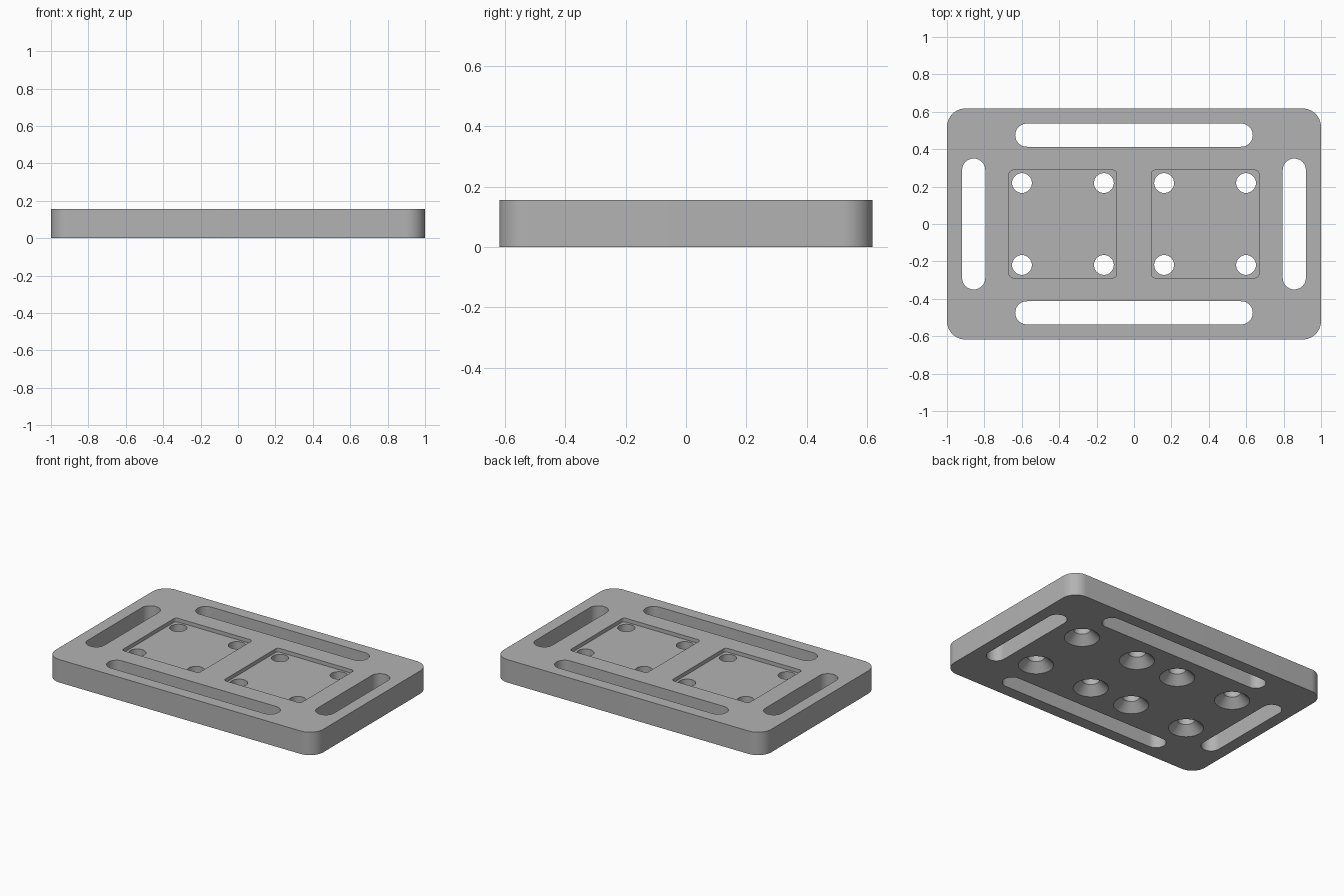
import bpy, bmesh, math

if "Cube" in bpy.data.objects:
    bpy.data.objects.remove(bpy.data.objects["Cube"])

WIDTH, DEPTH, HEIGHT = 2.0, 1.236, 0.155
POCKET_X, POCKET_SIZE, POCKET_DEPTH = 0.38, 0.575, 0.025
HOLE_OFFSET, HOLE_R, SINK_R = 0.219, 0.053, 0.108

grey = bpy.data.materials.new("plain grey")
grey.use_nodes = True
colour = (0.45, 0.45, 0.45, 1)
grey.diffuse_color = colour
grey.node_tree.nodes["Principled BSDF"].inputs["Base Color"].default_value = colour


def rounded_outline(w, d, r, steps=12):
    """Counter-clockwise rounded rectangle centred on the origin."""
    points = []
    for corner, (sx, sy) in enumerate([(1, 1), (-1, 1), (-1, -1), (1, -1)]):
        for i in range(steps + 1):
            a = (corner + i / steps) * math.pi / 2
            p = (sx * (w / 2 - r) + r * math.cos(a), sy * (d / 2 - r) + r * math.sin(a))
            if not points or math.dist(p, points[-1]) > 1e-4:
                points.append(p)
    if math.dist(points[0], points[-1]) < 1e-4:
        points.pop()
    return points


def loft(name, sections, x=0, y=0):
    """Closed solid through a stack of (outline, z) sections."""
    bm = bmesh.new()
    rings = [[bm.verts.new((px + x, py + y, z)) for px, py in outline]
             for outline, z in sections]
    n = len(rings[0])
    for low, high in zip(rings, rings[1:]):
        for i in range(n):
            j = (i + 1) % n
            bm.faces.new((low[i], low[j], high[j], high[i]))
    bm.faces.new(rings[0][::-1])
    bm.faces.new(rings[-1])
    mesh = bpy.data.meshes.new(name)
    bm.to_mesh(mesh)
    bm.free()
    obj = bpy.data.objects.new(name, mesh)
    bpy.context.collection.objects.link(obj)
    mesh.materials.append(grey)
    return obj


def prism(name, w, d, r, z0, z1, x=0, y=0):
    outline = rounded_outline(w, d, r)
    return loft(name, [(outline, z0), (outline, z1)], x, y)


def circle(r):
    return rounded_outline(2 * r, 2 * r, r)


# Mounting plate with rounded corners
plate = prism("mounting_plate", WIDTH, DEPTH, 0.1, 0, HEIGHT)
top = HEIGHT + 0.05
cutters = []

for side in (-1, 1):
    # Long and short through slots
    cutters.append(prism("long_slot_cutter", 1.27, 0.124, 0.062, -0.05, top, 0, side * 0.475))
    cutters.append(prism("short_slot_cutter", 0.124, 0.7, 0.062, -0.05, top, side * 0.857, 0))
    # Shallow square pocket
    cutters.append(prism("pocket_cutter", POCKET_SIZE, POCKET_SIZE, 0.02,
                         HEIGHT - POCKET_DEPTH, top, side * POCKET_X, 0))
    # Countersunk screw holes, wide at the underside
    for hx in (-1, 1):
        for hy in (-1, 1):
            cutters.append(loft("screw_hole_cutter",
                                [(circle(SINK_R + 0.01), -0.01),
                                 (circle(HOLE_R), SINK_R - HOLE_R),
                                 (circle(HOLE_R), top)],
                                side * POCKET_X + hx * HOLE_OFFSET, hy * HOLE_OFFSET))

# Cut every opening, then discard the cutters
bpy.ops.object.select_all(action="DESELECT")
plate.select_set(True)
bpy.context.view_layer.objects.active = plate
for cutter in cutters:
    cut = plate.modifiers.new("cut", "BOOLEAN")
    cut.operation = "DIFFERENCE"
    cut.solver = "EXACT"
    cut.object = cutter
    bpy.ops.object.modifier_apply(modifier=cut.name)
    bpy.data.objects.remove(cutter)

bpy.ops.object.shade_smooth_by_angle(angle=math.radians(30))
